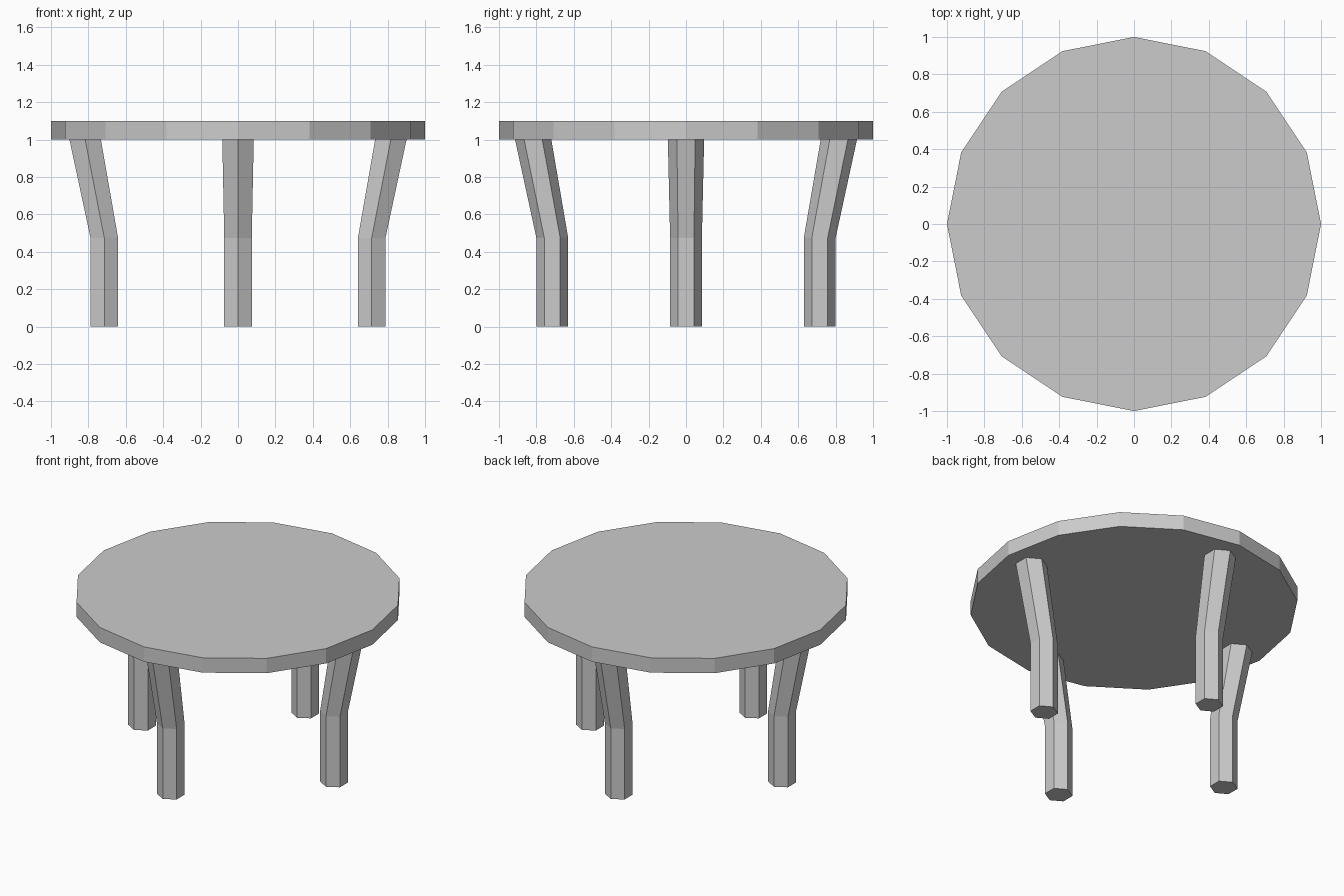
import bpy, bmesh, math

if "Cube" in bpy.data.objects:
    bpy.data.objects.remove(bpy.data.objects["Cube"])


def loft(name, rings, sides, phase):
    """Flat-faced solid through (x, y, z, radius) polygon sections."""
    bm = bmesh.new()
    loops = []
    for x, y, z, r in rings:
        angles = [phase + math.tau * i / sides for i in range(sides)]
        loops.append([bm.verts.new((x + r * math.cos(a), y + r * math.sin(a), z)) for a in angles])
    for low, high in zip(loops, loops[1:]):
        for i in range(sides):
            j = (i + 1) % sides
            bm.faces.new((low[i], low[j], high[j], high[i]))
    bm.faces.new(loops[0][::-1])
    bm.faces.new(loops[-1])
    mesh = bpy.data.meshes.new(name)
    bm.to_mesh(mesh)
    bm.free()
    obj = bpy.data.objects.new(name, mesh)
    bpy.context.collection.objects.link(obj)
    return obj


# Sixteen-sided top
loft("tabletop", [(0, 0, 1.0, 1.0), (0, 0, 1.1, 1.0)], 16, 0)

# Hexagonal legs, straight below and flaring outward above the bend:
# (distance from centre, height, radius)
leg_profile = [(0.715, 0.0, 0.085), (0.715, 0.475, 0.085), (0.817, 1.0, 0.097)]
directions = {"front": (0, -1), "back": (0, 1), "left": (-1, 0), "right": (1, 0)}
for side, (dx, dy) in directions.items():
    rings = [(dx * d, dy * d, z, r) for d, z, r in leg_profile]
    loft(side + "_leg", rings, 6, math.pi / 2)
